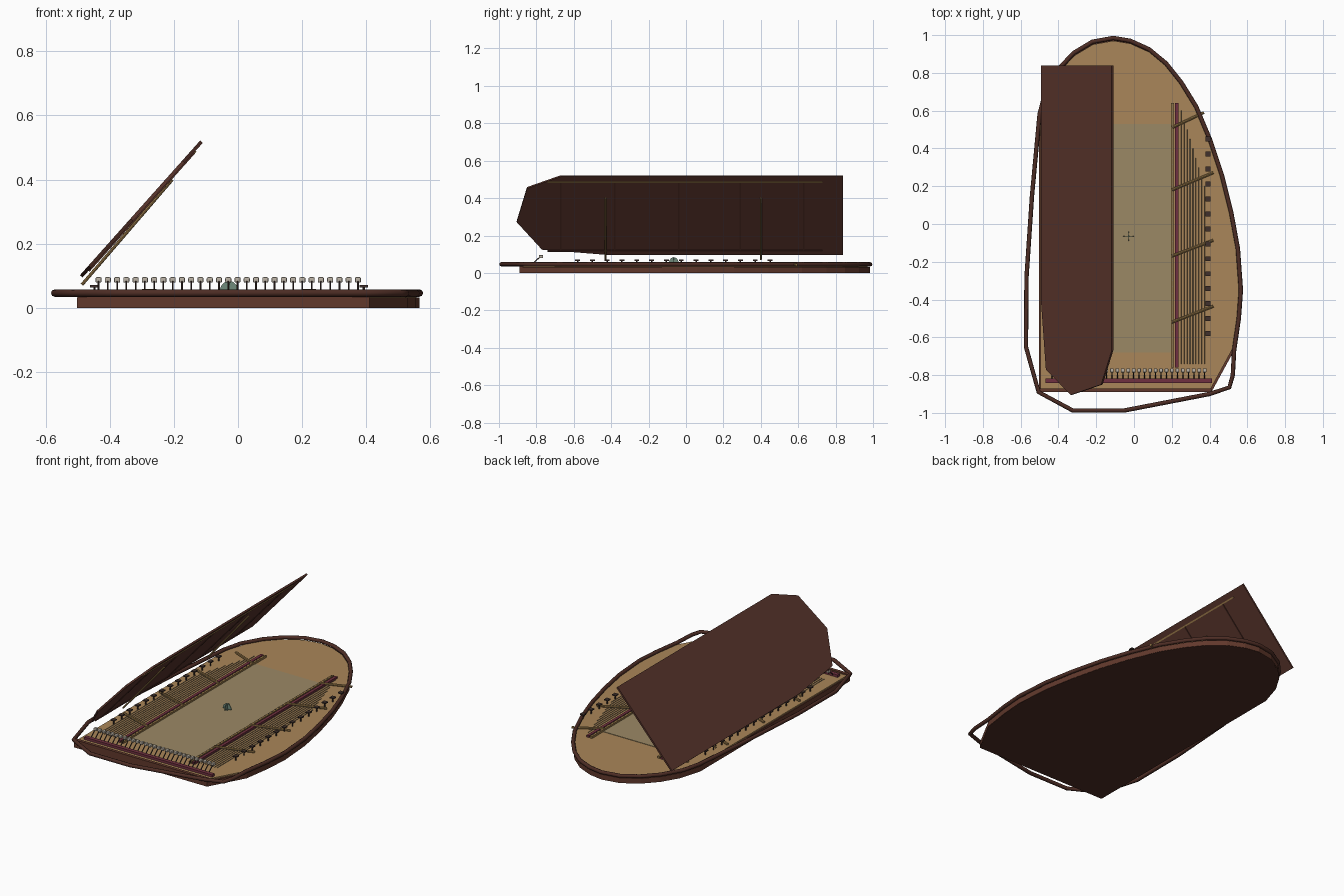
import bpy, bmesh, math
from mathutils import Vector

if "Cube" in bpy.data.objects:
    bpy.data.objects.remove(bpy.data.objects["Cube"])

CX = -0.028  # mirror line of the string gear


def mat(name, r, g, b):
    m = bpy.data.materials.new(name)
    m.diffuse_color = (r, g, b, 1)
    m.use_nodes = True
    m.node_tree.nodes["Principled BSDF"].inputs["Base Color"].default_value = m.diffuse_color
    return m


WOOD = mat("dark wood", 0.075, 0.026, 0.018)
LID = mat("lid wood", 0.10, 0.035, 0.025)
BASE = mat("base wood", 0.12, 0.04, 0.025)
TAN = mat("spruce", 0.40, 0.24, 0.10)
PLATE = mat("plate", 0.33, 0.25, 0.13)
BRASS = mat("brass", 0.33, 0.20, 0.07)
RED = mat("red felt", 0.16, 0.03, 0.05)
STEEL = mat("steel", 0.30, 0.25, 0.18)
FELT = mat("pale felt", 0.50, 0.45, 0.38)
IRON = mat("iron", 0.05, 0.03, 0.025)
GREEN = mat("patina", 0.16, 0.26, 0.20)


def add(name, bm, m):
    bmesh.ops.recalc_face_normals(bm, faces=bm.faces)
    me = bpy.data.meshes.new(name)
    bm.to_mesh(me)
    bm.free()
    me.materials.append(m)
    o = bpy.data.objects.new(name, me)
    bpy.context.collection.objects.link(o)
    return o


def prism(name, pts, vec, m):
    """Closed outline of 3D points extruded along vec."""
    bm = bmesh.new()
    f = bm.faces.new([bm.verts.new(p) for p in pts])
    r = bmesh.ops.extrude_face_region(bm, geom=[f])
    bmesh.ops.translate(bm, vec=vec, verts=[v for v in r["geom"] if isinstance(v, bmesh.types.BMVert)])
    return add(name, bm, m)


def put_box(bm, c, s):
    vs = bmesh.ops.create_cube(bm, size=1)["verts"]
    for v in vs:
        v.co = Vector(c) + Vector([a * b for a, b in zip(v.co, s)])


def boxes(name, items, m):
    bm = bmesh.new()
    for c, s in items:
        put_box(bm, c, s)
    return add(name, bm, m)


def rods(name, items, r, m, n=6):
    bm = bmesh.new()
    for a, b in items:
        a, b = Vector(a), Vector(b)
        d = b - a
        vs = bmesh.ops.create_cone(bm, segments=n, radius1=r, radius2=r, depth=d.length, cap_ends=True)["verts"]
        q = d.to_track_quat('Z', 'Y')
        for v in vs:
            v.co = q @ v.co + (a + b) / 2
    return add(name, bm, m)


def side_x(x, s):
    return x if s > 0 else 2 * CX - x


# Shared curved right side and back, front right corner to back left
curve = [(0.53, -0.67), (0.555, -0.5), (0.566, -0.35), (0.55, -0.13), (0.515, 0.06), (0.465, 0.26), (0.405, 0.44),
         (0.33, 0.62), (0.25, 0.75), (0.17, 0.85), (0.08, 0.925), (-0.02, 0.97), (-0.11, 0.985), (-0.22, 0.965),
         (-0.32, 0.905), (-0.40, 0.82)]

# Base slab and soundboard
body = [(-0.503, -0.89), (0.41, -0.89)] + curve + [(-0.46, 0.72), (-0.503, 0.58)]
prism("base_slab", [(x, y, 0) for x, y in body], (0, 0, 0.032), BASE)
prism("bottom_panel", [(x * 0.995, y * 0.995, -0.0005) for x, y in body], (0, 0, 0.002), WOOD)
prism("soundboard", [(x * 0.985, y * 0.985, 0.032) for x, y in body], (0, 0, 0.008), TAN)
boxes("centre_plate", [((CX, -0.075, 0.041), (0.45, 1.21, 0.003))], PLATE)
boxes("front_strip", [((-0.045, -0.88, 0.04), (0.91, 0.02, 0.016))], BASE)

# Rim tube
rim = [(-0.505, -0.89), (-0.325, -0.987), (-0.05, -0.987), (0.40, -0.90), (0.505, -0.865), (0.523, -0.80)] + curve + \
      [(-0.47, 0.70), (-0.50, 0.58), (-0.54, 0.15), (-0.569, -0.28), (-0.572, -0.65)]
cu = bpy.data.curves.new("rim", 'CURVE')
cu.dimensions = '3D'
cu.bevel_depth = 0.0115
cu.bevel_resolution = 2
sp = cu.splines.new('POLY')
sp.points.add(len(rim) - 1)
for p, (x, y) in zip(sp.points, rim):
    p.co = (x, y, 0.046, 1)
sp.use_cyclic_u = True
cu.materials.append(WOOD)
bpy.context.collection.objects.link(bpy.data.objects.new("rim", cu))

# Raised lid with battens on its underside
U = Vector((0.375, 0, 0.42))
N = Vector((0.42, 0, -0.375)).normalized()
O = Vector((-0.493, 0, 0.102))


def on_lid(u, y, off=0.0):
    return O + U * u + Vector((0, y, 0)) + N * off


shape = [(0, 0.84), (1, 0.84), (1, -0.67), (0.85, -0.85), (0.42, -0.905), (0.07, -0.77), (0, -0.40)]
prism("lid", [on_lid(u, y) for u, y in shape], N * 0.011, LID)


def batten(name, u0, u1, y0, y1, m):
    prism(name, [on_lid(u0, y0, 0.011), on_lid(u1, y0, 0.011), on_lid(u1, y1, 0.011), on_lid(u0, y1, 0.011)],
          N * 0.004, m)


batten("lid_top_batten", 0.925, 0.94, -0.74, 0.73, BRASS)
batten("lid_low_batten", 0.05, 0.065, -0.74, 0.73, WOOD)
for y in (-0.67, -0.38, -0.04, 0.29, 0.63):
    batten("lid_cross_batten", 0.065, 0.925, y - 0.004, y + 0.004, WOOD)
rods("lid_props", [((-0.487, y, 0.072), (-0.205, 0 + y, 0.40)) for y in (-0.43, 0.40)], 0.005, BRASS, 8)

# Hammers in front
xs = [-0.435 + i * 0.0289 for i in range(29)]
boxes("hammer_rail", [((CX, -0.83, 0.047), (0.88, 0.024, 0.016))], RED)
rods("hammer_stems", [((x, -0.82, 0.05), (x, -0.782, 0.084)) for x in xs], 0.003, IRON)
heads = boxes("hammer_heads", [((x, -0.775, 0.087), (0.019, 0.022, 0.017)) for x in xs], FELT)
bev = heads.modifiers.new("bevel", 'BEVEL')
bev.width = 0.004
bev.segments = 2

# Mirrored string gear: bridges, strings, braces and tuning blocks
for s, tag in ((1, "right"), (-1, "left")):
    X = lambda x: side_x(x, s)
    boxes(tag + "_bridge", [((X(0.204), -0.06, 0.046), (0.014, 1.40, 0.014))], BRASS)
    boxes(tag + "_felt_rail", [((X(0.226), -0.06, 0.046), (0.018, 1.40, 0.012))], RED)
    rods(tag + "_strings", [((X(0.25 + 0.0155 * i), -0.74, 0.05), (X(0.25 + 0.0155 * i), 0.60 - 0.05 * i, 0.05))
                            for i in range(9)], 0.0017, STEEL, 4)
    ends = [(0.51, 0.37, 0.59), (0.18, 0.42, 0.272), (-0.17, 0.42, -0.086), (-0.52, 0.42, -0.435)]
    rods(tag + "_braces", [((X(0.20), y, 0.052), (X(x1), y1, 0.044)) for y, x1, y1 in ends], 0.0075, BRASS, 8)
    ys = [-0.58 + i * 0.0792 for i in range(14)]
    boxes(tag + "_tuning_blocks", [((X(0.392), y, 0.067), (0.026, 0.026, 0.007)) for y in ys], IRON)
    rods(tag + "_tuning_pins", [((X(0.392), y, 0.038), (X(0.392), y, 0.066)) for y in ys], 0.004, IRON)
    rods(tag + "_bridge_pins", [((X(0.204), -0.74 + i * 0.034, 0.05), (X(0.204), -0.74 + i * 0.034, 0.058))
                                for i in range(41)], 0.002, STEEL, 5)

# Small crossed ornament at the centre
arc = [(0.029 * math.cos(a), 0.034 * math.sin(a)) for a in [math.pi * i / 10 for i in range(11)]]
prism("ornament_wide_fin", [(CX + a, -0.067, 0.05 + z) for a, z in arc], (0, 0.004, 0), GREEN)
prism("ornament_deep_fin", [(CX - 0.002, -0.065 + a * 0.9, 0.05 + z) for a, z in arc], (0.004, 0, 0), GREEN)
rods("ornament_post", [((CX, -0.065, 0.04), (CX, -0.065, 0.055))], 0.006, GREEN, 8)
